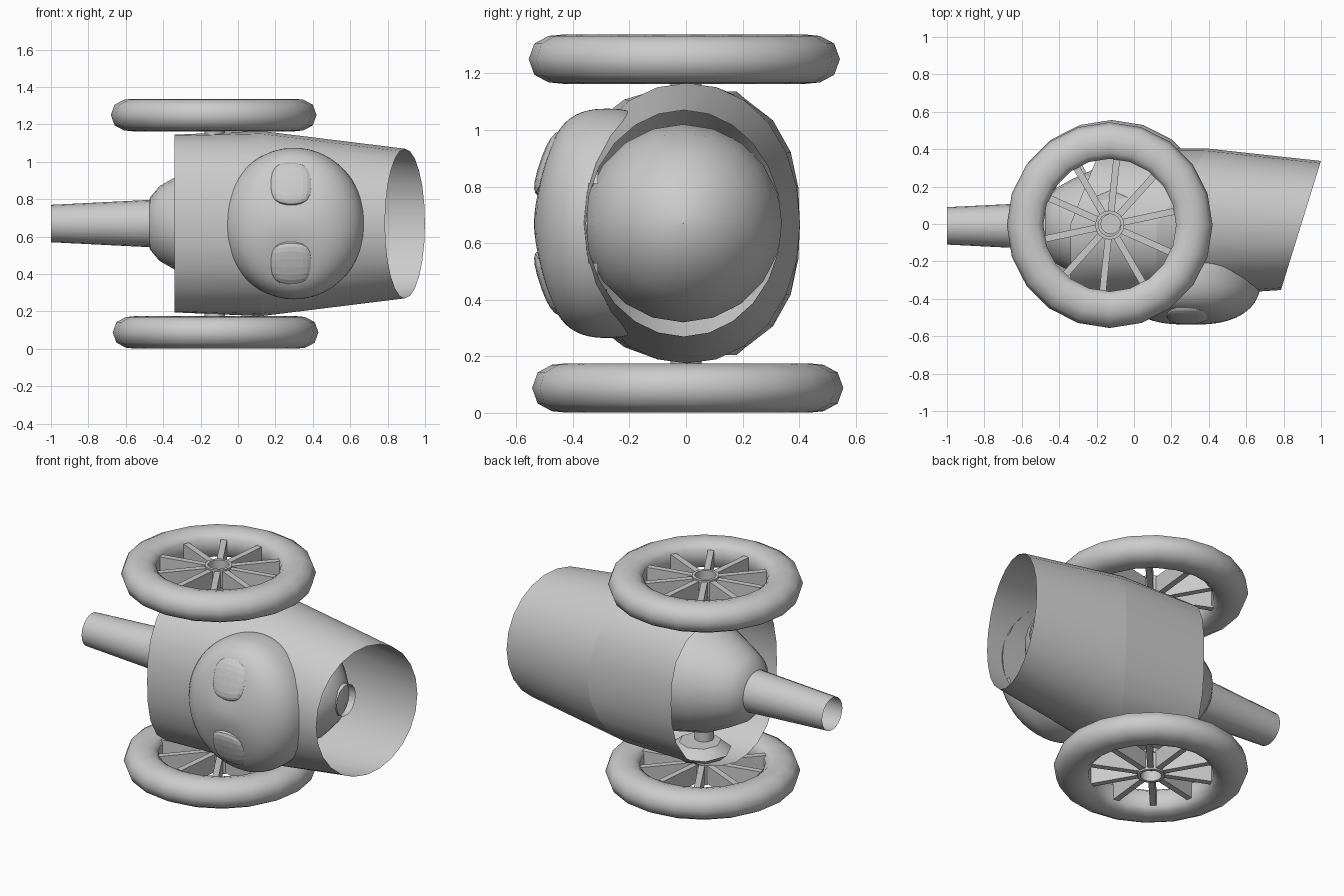
import bpy, bmesh, math
from mathutils import Vector, Matrix

if "Cube" in bpy.data.objects:
    bpy.data.objects.remove(bpy.data.objects["Cube"])

CZ = 0.67      # height of the body axis
AX = -0.125    # wheel axle position along x

grey = bpy.data.materials.new("plain grey")
grey.diffuse_color = (0.6, 0.6, 0.6, 1)
grey.use_nodes = True
grey.node_tree.nodes["Principled BSDF"].inputs["Base Color"].default_value = grey.diffuse_color


def finish(name, bm, smooth=True, angle=40):
    bmesh.ops.recalc_face_normals(bm, faces=bm.faces)
    me = bpy.data.meshes.new(name)
    bm.to_mesh(me)
    bm.free()
    ob = bpy.data.objects.new(name, me)
    bpy.context.collection.objects.link(ob)
    me.materials.append(grey)
    if smooth:
        bpy.ops.object.select_all(action='DESELECT')
        ob.select_set(True)
        bpy.context.view_layer.objects.active = ob
        bpy.ops.object.shade_smooth_by_angle(angle=math.radians(angle))
    return ob


def skin(bm, rings, closed=False):
    """Join rings of points with quads."""
    vs = [[bm.verts.new(p) for p in r] for r in rings]
    if closed:
        vs.append(vs[0])
    n = len(vs[0])
    for a, b in zip(vs, vs[1:]):
        for i in range(n):
            j = (i + 1) % n
            bm.faces.new((a[i], a[j], b[j], b[i]))


def x_ring(x, ry, rz, cy=0.0, slant=lambda y: 0, n=24, p=2.0):
    """Oval ring around the body axis, slanted along x by y, boxier for larger p."""
    pts = []
    for i in range(n):
        t = 2 * math.pi * i / n
        c, s = math.cos(t), math.sin(t)
        k = (abs(c) ** p + abs(s) ** p) ** (-1 / p)
        y = cy + ry * c * k
        pts.append((x + slant(y), y, CZ + rz * s * k))
    return pts


def lathe_x(name, profile, n=20, cy=-0.01):
    bm = bmesh.new()
    skin(bm, [x_ring(x, r, r, cy, n=n) for x, r in profile])
    return finish(name, bm)


# Open outer shell in two sections, and the funnel that closes it onto the tank
rear_edge = x_ring(-0.34, 0.405, 0.475, -0.003, lambda y: 0.4 * max(0, y), p=2.6)
seam = x_ring(0.12, 0.4, 0.495, 0.003, lambda y: 0.68 * max(0, y), p=2.1)
mouth = x_ring(0.895, 0.345, 0.4, -0.008, lambda y: 0.31 * y)
funnel = (x_ring(0.28, 0.385, 0.472), x_ring(0.05, 0.335, 0.345))
for name, rings in (("rear_shell", (rear_edge, seam)), ("front_shell", (seam, mouth)),
                    ("inner_funnel", funnel)):
    bm = bmesh.new()
    skin(bm, rings)
    finish(name, bm)

# Rounded inner tank, with a small nozzle at the front
lathe_x("inner_tank", [(-0.48, 0.1), (-0.47, 0.14), (-0.42, 0.2), (-0.34, 0.245), (-0.2, 0.31),
                       (0, 0.35), (0.3, 0.35), (0.45, 0.32), (0.58, 0.25), (0.67, 0.15),
                       (0.71, 0.06), (0.715, 0.001)])
lathe_x("front_nozzle", [(0.66, 0.095), (0.72, 0.095)], 14, 0.035)

# Open tapered tail pipe
lathe_x("tail_pipe", [(-1.0, 0.1), (-0.44, 0.128)])

# Boxy rounded face mask
HC, HR, P = Vector((0.3, -0.28, CZ)), Vector((0.38, 0.26, 0.405)), 2.5


def mask_y(x, z):
    """Front surface of the mask at a given place."""
    u = math.hypot((x - HC.x) / HR.x, (z - HC.z) / HR.z) ** P
    return HC.y - HR.y * max(0, 1 - u) ** (1 / P)


def inside_shell(p):
    """True for points hidden well inside the outer shell."""
    t = min(1, max(0, (p.x - 0.12) / 0.75))
    ry, rz = 0.37 - 0.055 * t, 0.465 - 0.095 * t
    return p.y > 0 or (p.y / ry) ** 2 + ((p.z - CZ) / rz) ** 2 < 1


bm = bmesh.new()
bmesh.ops.create_uvsphere(bm, u_segments=48, v_segments=36, radius=1)
for v in bm.verts:
    c = v.co.copy()
    c *= (abs(c.y) ** P + math.hypot(c.x, c.z) ** P) ** (-1 / P)
    p = Vector((HC.x + HR.x * c.x, HC.y + HR.y * c.y, HC.z + HR.z * c.z))
    # sockets sink slightly around each eye
    if p.y < HC.y:
        d = math.hypot(p.x - 0.28, abs(p.z - CZ) - 0.21)
        p.y += 0.03 * math.exp(-(d / 0.13) ** 2)
    v.co = p
bmesh.ops.delete(bm, geom=[v for v in bm.verts if inside_shell(v.co)], context='VERTS')
finish("face_mask", bm, angle=60)

# Faceted eyes
for side, nm in ((1, "upper_eye"), (-1, "lower_eye")):
    bm = bmesh.new()
    bmesh.ops.create_cube(bm, size=2)
    bmesh.ops.subdivide_edges(bm, edges=bm.edges[:], cuts=4, use_grid_fill=True)
    z = CZ + side * 0.212
    y = mask_y(0.285, z) + 0.045
    for v in bm.verts:
        c = v.co * sum(abs(a) ** 2.6 for a in v.co) ** (-1 / 2.6)
        v.co = (0.285 + 0.115 * c.x, y + 0.045 * c.y, z + 0.117 * c.z)
    for v in bm.verts:
        v.co.y += 0.33 * side * (v.co.z - z)
    finish(nm, bm, smooth=False)


def z_ring(r, z, n=20, cx=AX, cy=0.0):
    return [(cx + r * math.cos(2 * math.pi * i / n), cy + r * math.sin(2 * math.pi * i / n), z)
            for i in range(n)]


def lathe_z(name, profile, n=20, closed=False, cx=AX, cy=0.0, angle=40):
    bm = bmesh.new()
    skin(bm, [z_ring(r, z, n, cx, cy) for r, z in profile], closed)
    return finish(name, bm, angle=angle)


# Wheels: tyre, hub, ten blade spokes and the axle bracket on each side
half = [(0.355, 0.05), (0.385, 0.075), (0.43, 0.087), (0.48, 0.082), (0.53, 0.055)]
tyre = half + [(0.55, 0)] + [(r, -z) for r, z in reversed(half)]
for side, nm in ((1, "upper"), (-1, "lower")):
    zc = CZ - 0.001 + side * 0.581
    wx, wy = AX - 0.005 * side, -0.006 * side
    lathe_z(nm + "_tyre", [(r, zc + z) for r, z in tyre], 20, True, wx, wy, 65)
    lathe_z(nm + "_hub", [(0.06, zc - 0.055), (0.078, zc - 0.055),
                          (0.078, zc + 0.055), (0.06, zc + 0.055)], 16, True, wx, wy)
    bm = bmesh.new()
    for i in range(10):
        m = (Matrix.Translation((wx, wy, zc - 0.01 * side))
             @ Matrix.Rotation(math.radians(84 + 36 * i), 4, 'Z')
             @ Matrix.Translation((0.215, 0, 0)) @ Matrix.Diagonal((0.295, 0.036, 0.11, 1)))
        bmesh.ops.create_cube(bm, size=1, matrix=m)
    finish(nm + "_spokes", bm, smooth=False)
    lathe_z(nm + "_bracket", [(0.01, CZ + side * 0.38), (0.12, CZ + side * 0.38),
                              (0.18, CZ + side * 0.43), (0.14, CZ + side * 0.465),
                              (0.01, CZ + side * 0.465)], 8, cy=0.04)

# Axle through the body
lathe_z("axle", [(0.001, 0.1), (0.055, 0.1), (0.055, 1.24), (0.001, 1.24)], 12)
